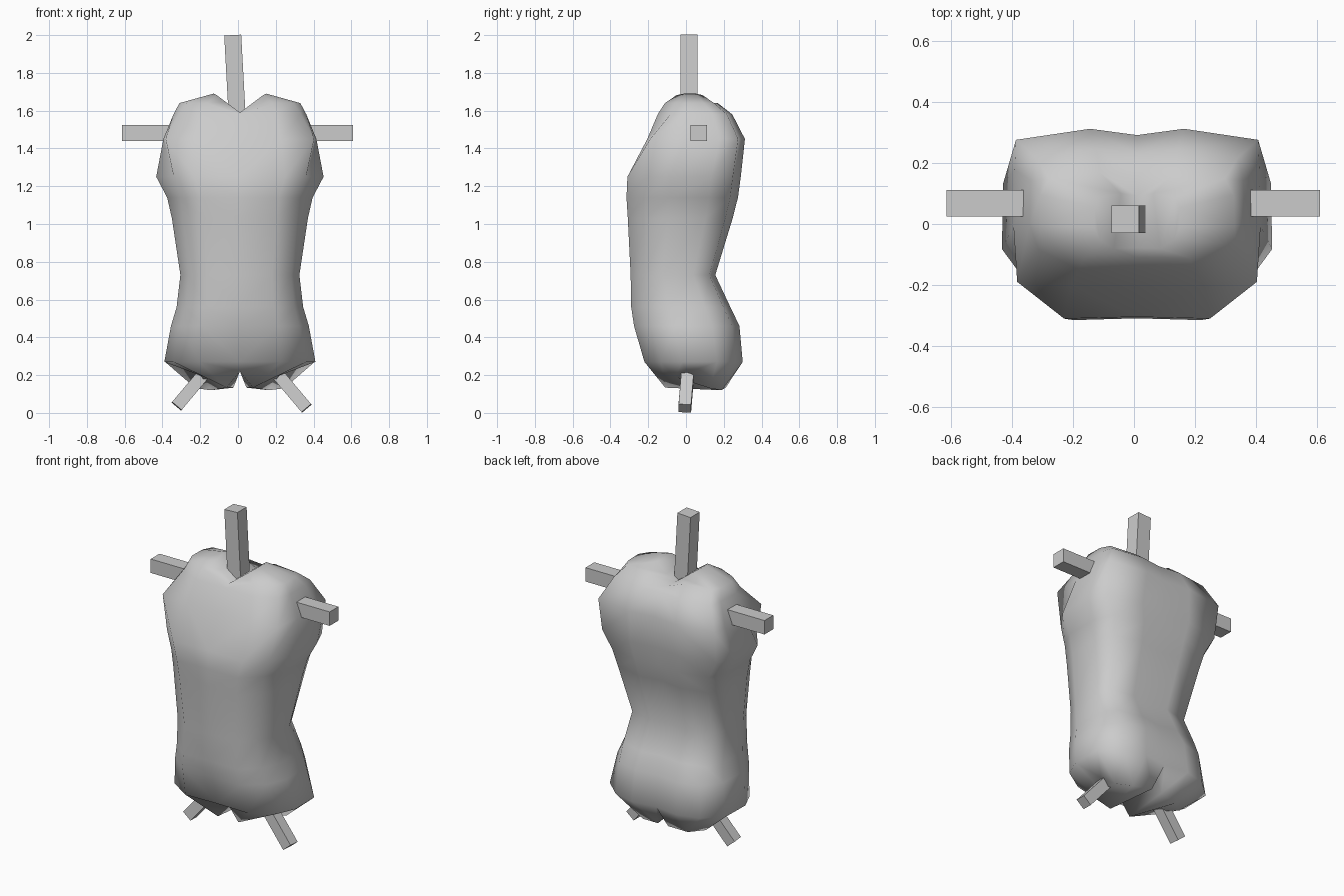
import bpy, bmesh
from mathutils import Vector, Matrix

if "Cube" in bpy.data.objects:
    bpy.data.objects.remove(bpy.data.objects["Cube"])

# Torso: half loft of rings
# (height, half width, front y, back y, front corner width, back corner width)
RINGS = [
    (0.12, 0.24, -0.11, 0.21, 0.88, 0.80),
    (0.27, 0.40, -0.22, 0.30, 0.88, 0.72),
    (0.46, 0.365, -0.275, 0.283, 0.86, 0.76),
    (0.56, 0.335, -0.29, 0.235, 0.86, 0.84),
    (0.73, 0.315, -0.293, 0.155, 0.86, 0.86),
    (1.03, 0.36, -0.308, 0.247, 0.84, 0.86),
    (1.14, 0.385, -0.315, 0.275, 0.82, 0.86),
    (1.25, 0.443, -0.31, 0.29, 0.79, 0.88),
    (1.45, 0.405, -0.205, 0.312, 0.97, 0.98),
    (1.58, 0.352, -0.15, 0.245, 0.92, 0.94),
    (1.64, 0.32, -0.112, 0.168, 0.88, 0.90),
    (1.69, 0.14, -0.08, 0.10, 0.88, 0.88),
]
# Depth fractions of the half cross-section from front centre to back centre
DEPTH = [0.01, 0, 0.17, 0.38, 0.74, 0.93, 1, 0.96]

bm = bmesh.new()
rows = []
for z, w, yf, yb, fc, bc in RINGS:
    row = []
    for a, t in zip([0, 0.54, fc, 1, 0.99, bc, 0.38, 0], DEPTH):
        if fc > 0.95 and t == 0.17:
            t = 0.03  # square shoulder corner
        x = w * a ** (2 if z < 0.2 else 1)
        # V notch between the shoulders and small notch between the legs
        h = min(z, 1.59 + 0.75 * x)
        h = max(h, 0.22 - 2.5 * x)
        # Underside rises outward, more steeply at the front where the legs join
        if z < 0.2:
            h = max(h, 0.10 + (0.48 if t < 0.5 else 0.13) * x)
        row.append(bm.verts.new((x, yf + (yb - yf) * t, h)))
    rows.append(row)
for lo, hi in zip(rows, rows[1:]):
    for i in range(len(DEPTH) - 1):
        bm.faces.new((lo[i], lo[i + 1], hi[i + 1], hi[i]))
for row in (rows[0], rows[-1]):
    for i in range(3):
        bm.faces.new((row[i], row[i + 1], row[6 - i], row[7 - i]))
bmesh.ops.recalc_face_normals(bm, faces=bm.faces)
# Outward check on a side face, since the half shell is open at the middle
if max(bm.faces, key=lambda f: f.calc_center_median().x).normal.x < 0:
    bmesh.ops.reverse_faces(bm, faces=bm.faces)
mesh = bpy.data.meshes.new("torso")
bm.to_mesh(mesh)
bm.free()
torso = bpy.data.objects.new("torso", mesh)
torso.location.x = 0.01
bpy.context.collection.objects.link(torso)
mirror = torso.modifiers.new("mirror", 'MIRROR')
mirror.use_axis[0] = True
mirror.merge_threshold = 0.001
for f in mesh.polygons:
    f.use_smooth = True


# Square peg between two points, one side kept facing the front
def peg(name, start, end, size):
    a, b = Vector(start), Vector(end)
    d = b - a
    bpy.ops.mesh.primitive_cube_add(size=1, location=(a + b) / 2)
    ob = bpy.context.object
    ob.name = name
    ob.scale = (size, size, d.length)
    zax = d.normalized()
    xax = Vector((0, 1, 0)).cross(zax).normalized()
    yax = zax.cross(xax)
    ob.rotation_euler = Matrix((xax, yax, zax)).transposed().to_euler()


# Neck, arm and leg pegs
peg("neck_peg", (-0.005, 0.015, 1.58), (-0.028, 0.015, 2.0), 0.09)
peg("right_arm_peg", (0.36, 0.068, 1.482), (0.61, 0.068, 1.482), 0.086)
peg("left_arm_peg", (-0.355, 0.068, 1.482), (-0.615, 0.068, 1.482), 0.086)
peg("right_leg_peg", (0.20, 0.01, 0.217), (0.363, -0.006, 0.024), 0.066)
peg("left_leg_peg", (-0.178, 0.01, 0.21), (-0.325, -0.006, 0.035), 0.066)
